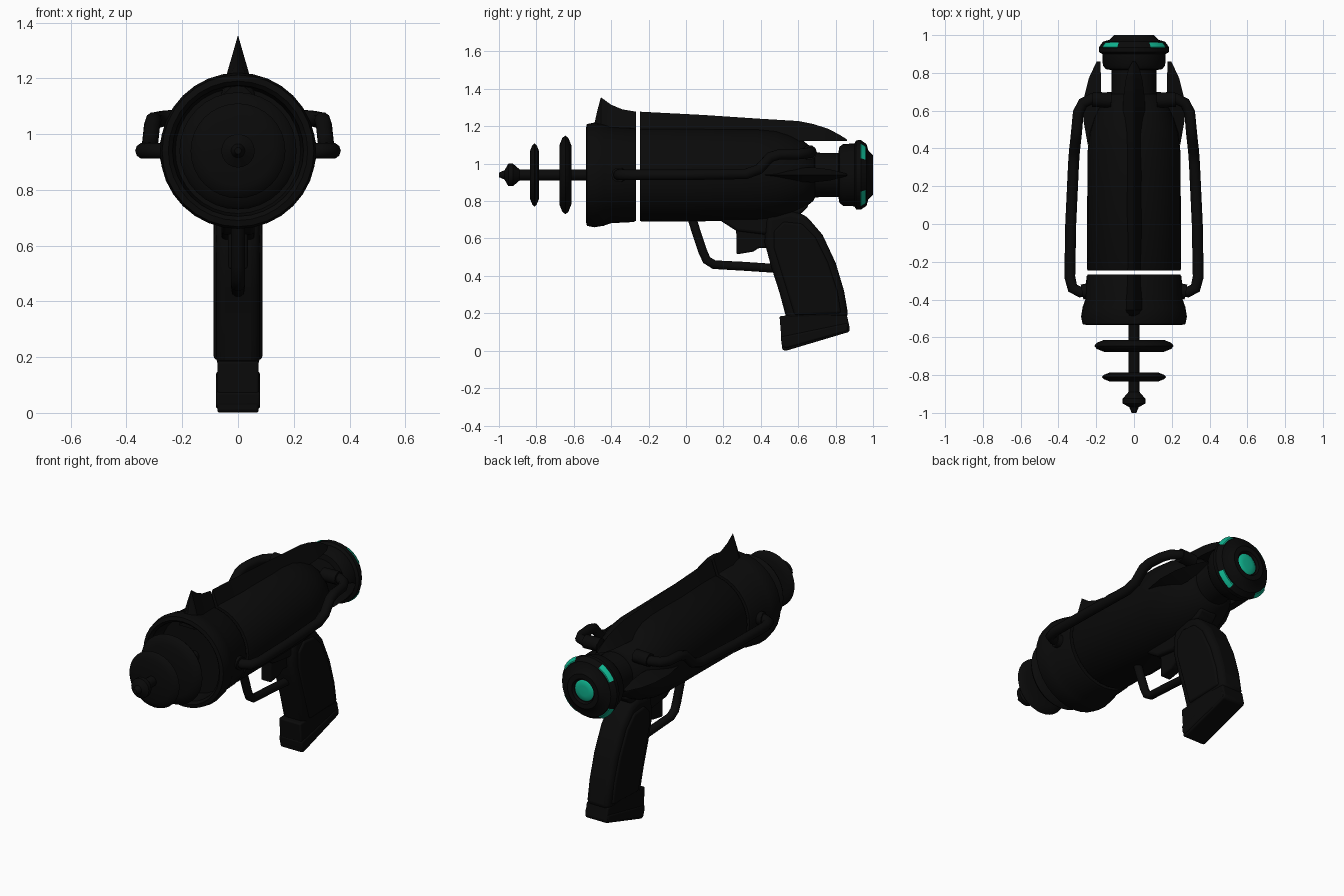
import bpy, bmesh
from math import sin, cos, pi, radians
from mathutils import Matrix

if "Cube" in bpy.data.objects:
    bpy.data.objects.remove(bpy.data.objects["Cube"])

AXIS = 0.94  # height of the barrel axis


def material(name, rgb):
    m = bpy.data.materials.new(name)
    m.use_nodes = True
    m.diffuse_color = (*rgb, 1)
    b = m.node_tree.nodes["Principled BSDF"]
    b.inputs["Base Color"].default_value = (*rgb, 1)
    b.inputs["Roughness"].default_value = 0.6
    return m


BLACK = material("black metal", (0.003, 0.003, 0.003))
GREEN = material("glowing green", (0.005, 0.46, 0.28))


def finish(name, mesh, mat, bevel=0, angle=35):
    obj = bpy.data.objects.new(name, mesh)
    bpy.context.collection.objects.link(obj)
    mesh.materials.clear()
    mesh.materials.append(mat)
    bpy.ops.object.select_all(action="DESELECT")
    obj.select_set(True)
    bpy.context.view_layer.objects.active = obj
    bpy.ops.object.shade_smooth_by_angle(angle=radians(angle))
    if bevel:
        mod = obj.modifiers.new("rounded edges", "BEVEL")
        mod.width = bevel
        mod.segments = 3
    return obj


def from_bm(name, bm, mat, **kw):
    bmesh.ops.remove_doubles(bm, verts=bm.verts, dist=1e-5)
    bmesh.ops.recalc_face_normals(bm, faces=bm.faces)
    mesh = bpy.data.meshes.new(name)
    bm.to_mesh(mesh)
    bm.free()
    return finish(name, mesh, mat, **kw)


def bridge(bm, rings, closed):
    for a, b in zip(rings, rings[1:]):
        n = len(a)
        for i in range(n if closed else n - 1):
            j = (i + 1) % n
            bm.faces.new((a[i], a[j], b[j], b[i]))


def lathe(name, profile, mat=BLACK, sides=32, start=0, sweep=360):
    """Turn (y, radius) points around the barrel axis."""
    bm = bmesh.new()
    full = sweep == 360
    count = sides if full else sides + 1
    rings = []
    for y, r in profile:
        angles = [radians(start + sweep * i / sides) for i in range(count)]
        rings.append([bm.verts.new((r * cos(a), y, AXIS + r * sin(a))) for a in angles])
    bridge(bm, rings, full)
    if full:
        bm.faces.new(rings[0])
        bm.faces.new(rings[-1])
    return from_bm(name, bm, mat)


def fin(name, sections, turn=0):
    """Loft a triangular ridge through (y, crest, foot, half width) sections."""
    bm = bmesh.new()
    rings = [[bm.verts.new(p) for p in ((-w, y, foot), (0, y, crest), (w, y, foot))]
             for y, crest, foot, w in sections]
    bridge(bm, rings, True)
    bm.faces.new(rings[0])
    bm.faces.new(rings[-1])
    bm.transform(Matrix.Translation((0, 0, AXIS)) @ Matrix.Rotation(radians(turn), 4, "Y"))
    return from_bm(name, bm, BLACK)


def plate(name, outline, half, bevel):
    """Extrude a (y, z) side outline across x."""
    bm = bmesh.new()
    face = bm.faces.new([bm.verts.new((-half, y, z)) for y, z in outline])
    ext = bmesh.ops.extrude_face_region(bm, geom=[face])
    verts = [g for g in ext["geom"] if isinstance(g, bmesh.types.BMVert)]
    bmesh.ops.translate(bm, verts=verts, vec=(2 * half, 0, 0))
    return from_bm(name, bm, BLACK, bevel=bevel)


def tube(name, points, radius):
    curve = bpy.data.curves.new(name + " path", "CURVE")
    curve.dimensions = "3D"
    curve.bevel_depth = radius
    curve.bevel_resolution = 3
    curve.use_fill_caps = True
    spline = curve.splines.new("POLY")
    spline.points.add(len(points) - 1)
    for p, co in zip(spline.points, points):
        p.co = (*co, 1)
    helper = bpy.data.objects.new(name + " path", curve)
    bpy.context.collection.objects.link(helper)
    bpy.context.view_layer.update()
    mesh = bpy.data.meshes.new_from_object(helper.evaluated_get(bpy.context.evaluated_depsgraph_get()))
    bpy.data.objects.remove(helper)
    return finish(name, mesh, BLACK, angle=50)


# Emitter rod with pointed bead, and two thin discs
lathe("emitter_rod", [(-1, 0.012), (-0.97, 0.025), (-0.95, 0.06), (-0.925, 0.06),
                      (-0.89, 0.03), (-0.27, 0.03)], sides=20)
for name, y, r, t in (("front_disc", -0.81, 0.17, 0.024), ("rear_disc", -0.645, 0.21, 0.032)):
    lathe(name, [(y - t, 0.03), (y - t, r * 0.75), (y - t * 0.5, r - 0.012), (y, r),
                 (y + t * 0.5, r - 0.012), (y + t, r * 0.75), (y + t, 0.03)])

# Hollow muzzle collar and its swept sight fin
lathe("muzzle_collar", [(-0.42, 0.05), (-0.42, 0.225), (-0.52, 0.235), (-0.535, 0.25),
                        (-0.53, 0.272), (-0.49, 0.28), (-0.44, 0.272), (-0.40, 0.258),
                        (-0.28, 0.252), (-0.267, 0.245), (-0.267, 0.03)])
fin("sight_fin", [(-0.495, 0.25, 0.2, 0.055), (-0.475, 0.34, 0.2, 0.06), (-0.455, 0.415, 0.2, 0.062),
                  (-0.40, 0.375, 0.2, 0.06), (-0.34, 0.35, 0.2, 0.055), (-0.267, 0.338, 0.2, 0.05)])

# Main barrel body, neck and rear cap
lathe("barrel_body", [(-0.245, 0.245), (-0.235, 0.25), (0.38, 0.246), (0.48, 0.236),
                      (0.56, 0.212), (0.63, 0.18), (0.68, 0.14), (0.69, 0.12)])
lathe("neck", [(0.66, 0.125), (0.72, 0.118), (0.84, 0.118)])
lathe("rear_cap", [(0.815, 0.12), (0.82, 0.15), (0.84, 0.165), (0.90, 0.168), (0.91, 0.185),
                   (0.935, 0.186), (0.965, 0.165), (0.975, 0.13), (1.0, 0.105),
                   (1.0, 0.075), (0.985, 0.068)])
lathe("rear_lens", [(0.984, 0.064), (0.991, 0.055), (0.993, 0.03), (0.994, 0.005)], GREEN)
for k in range(4):
    lathe(f"cap_light_{k + 1}", [(0.933, 0.186), (0.936, 0.19), (0.96, 0.173), (0.962, 0.167)],
          GREEN, sides=8, start=28 + 90 * k, sweep=34)

# Long top spine with an overhanging tail
fin("top_spine", [(-0.245, 0.338, 0.2, 0.05), (0.1, 0.32, 0.2, 0.06), (0.4, 0.3, 0.19, 0.065),
                  (0.6, 0.288, 0.18, 0.06), (0.68, 0.272, 0.18, 0.055), (0.76, 0.247, 0.18, 0.045),
                  (0.82, 0.215, 0.18, 0.03), (0.86, 0.19, 0.182, 0.008)])

# Side fins and side conduits
for side, s in (("left", 1), ("right", -1)):
    fin(f"{side}_side_fin", [(0.42, 0.245, 0.2, 0.01), (0.55, 0.268, 0.18, 0.035),
                             (0.68, 0.262, 0.175, 0.04), (0.77, 0.24, 0.175, 0.03),
                             (0.86, 0.198, 0.178, 0.006)], 90 * s)
    tube(f"{side}_conduit", [(s * x, y, z) for x, y, z in (
        (0.22, -0.35, 0.94), (0.285, -0.36, 0.94), (0.325, -0.34, 0.94), (0.34, -0.28, 0.94),
        (0.335, 0.0, 0.94), (0.32, 0.32, 0.945), (0.315, 0.39, 0.97), (0.308, 0.45, 1.035),
        (0.303, 0.5, 1.05), (0.295, 0.59, 1.05), (0.27, 0.64, 1.055), (0.22, 0.665, 1.06),
        (0.12, 0.67, 1.06))], 0.029)
    tube(f"{side}_conduit_socket", [(s * 0.22, -0.35, 0.94), (s * 0.275, -0.36, 0.94)], 0.04)
    tube(f"{side}_rear_socket", [(s * 0.12, 0.655, 1.06), (s * 0.22, 0.66, 1.06)], 0.04)

# Frame under the barrel, trigger and guard
plate("grip_frame", [(0.15, 0.72), (0.2, 0.685), (0.27, 0.64), (0.43, 0.62), (0.5, 0.7),
                     (0.62, 0.735), (0.66, 0.78), (0.6, 0.82), (0.2, 0.8)], 0.06, 0.015)
plate("trigger", [(0.26, 0.68), (0.27, 0.62), (0.27, 0.515), (0.36, 0.53), (0.39, 0.55),
                  (0.45, 0.55), (0.45, 0.68)], 0.035, 0.01)
tube("trigger_guard", [(0, y, z) for y, z in (
    (0.025, 0.73), (0.05, 0.65), (0.09, 0.53), (0.11, 0.485), (0.15, 0.46), (0.3, 0.452),
    (0.48, 0.44))], 0.025)

# Raked grip with raised side panels and butt cap
plate("grip", [(0.43, 0.72), (0.42, 0.58), (0.455, 0.45), (0.5, 0.31), (0.54, 0.16), (0.87, 0.175),
               (0.845, 0.32), (0.80, 0.47), (0.73, 0.62), (0.64, 0.725), (0.56, 0.75)], 0.077, 0.03)
plate("grip_panels", [(0.47, 0.64), (0.47, 0.55), (0.58, 0.19), (0.83, 0.2), (0.81, 0.32),
                      (0.76, 0.47), (0.69, 0.61), (0.62, 0.68), (0.52, 0.69)], 0.087, 0.012)
plate("butt_cap", [(0.50, 0.185), (0.515, 0.005), (0.535, 0.0), (0.87, 0.1), (0.877, 0.115),
                   (0.86, 0.19), (0.7, 0.2)], 0.074, 0.02)
plate("butt_rim", [(0.506, 0.075), (0.513, 0.025), (0.535, 0.012), (0.865, 0.105), (0.868, 0.15)],
      0.079, 0.01)
